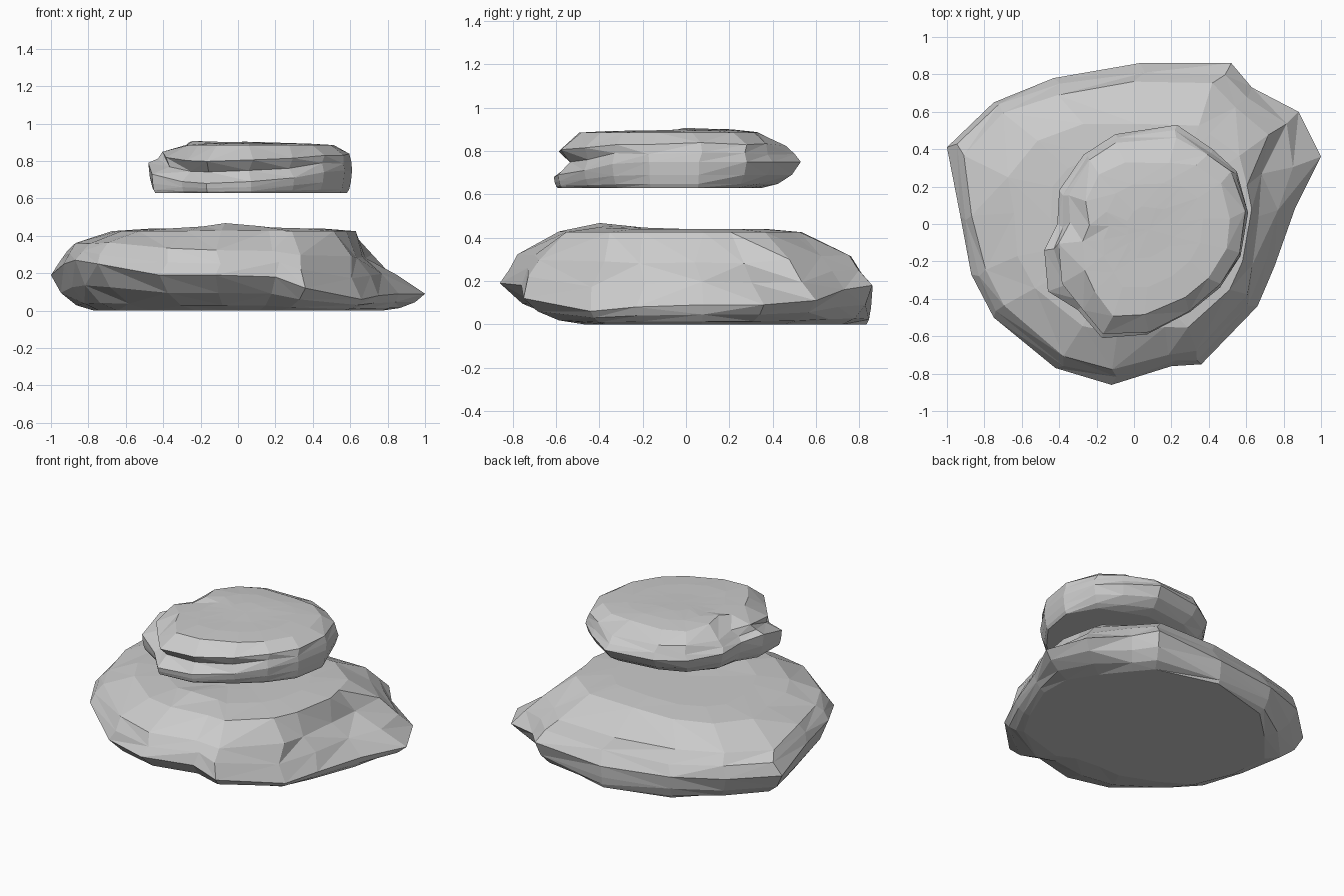
import bpy, bmesh, math, random
from mathutils import Vector

random.seed(4)


def rock(name, centre, base, shoulder_z, top_z, bumps, rough, columns):
    """Column: rim x, rim y, rim z, base scale, shoulder scale, bulge, pinch."""
    bm = bmesh.new()
    c = Vector(centre)

    def vert(scale, x, y, z, jitter=0.01, swing=0.0):
        s = scale + random.uniform(-jitter, jitter)
        a = random.uniform(-swing, swing)
        px = c.x + ((x - c.x) - a * (y - c.y)) * s
        py = c.y + ((y - c.y) + a * (x - c.x)) * s
        if z > shoulder_z - 0.01:
            for bx, by, h, r in bumps:
                z += h * math.exp(-((px - bx) ** 2 + (py - by) ** 2) / r ** 2)
        return bm.verts.new((px, py, z))

    rings = [[] for _ in range(9)]
    for x, y, zr, bot, sh, bulge, pinch in columns:
        up = shoulder_z - zr
        waist = pinch * (sh + (1 - sh) * (1 - (1 - bulge) * 0.45))
        profile = [
            (bot, base), (bot + 0.41 * (1 - bot), base + 0.15 * (zr - base)),
            (bot + 0.77 * (1 - bot), base + 0.5 * (zr - base)), (1, zr),
            (waist, zr + 0.3 * up), (sh + bulge * (1 - sh), zr + 0.6 * up),
            (sh, shoulder_z), (sh * 0.68, top_z), (sh * 0.33, top_z)]
        for i, (s, z) in enumerate(profile):
            wobble = random.uniform(-rough, rough) if i in (4, 5) else 0
            fixed = i < 4
            rings[i].append(vert(s, x, y, z + wobble, 0 if fixed else 0.01,
                                 0 if fixed else 0.04))

    n = len(columns)
    for low, high in zip(rings, rings[1:]):
        for i in range(n):
            a, b = low[i], low[(i + 1) % n]
            d, e = high[i], high[(i + 1) % n]
            # Random diagonals give irregular chipped facets
            tris = random.choice((((a, b, e), (a, e, d)), ((a, b, d), (b, e, d))))
            for t in tris:
                bm.faces.new(t)
    crown = vert(0, c.x, c.y, top_z)
    for i in range(n):
        bm.faces.new((rings[-1][i], rings[-1][(i + 1) % n], crown))
    bm.faces.new(rings[0][::-1])
    bmesh.ops.recalc_face_normals(bm, faces=bm.faces[:])
    mesh = bpy.data.meshes.new(name)
    bm.to_mesh(mesh)
    bm.free()
    obj = bpy.data.objects.new(name, mesh)
    bpy.context.collection.objects.link(obj)


# Broad lower boulder with a low lobe on the right
lower = [
    (0.86, 0.08, 0.09, 0.90, 0.74, 0.15),
    (1.00, 0.36, 0.09, 0.77, 0.60, 0.20),
    (0.88, 0.60, 0.11, 0.75, 0.62, 0.50),
    (0.63, 0.73, 0.16, 0.84, 0.66, 0.60),
    (0.52, 0.86, 0.18, 0.84, 0.63, 0.62),
    (0.03, 0.86, 0.15, 0.97, 0.63, 0.70),
    (-0.43, 0.78, 0.17, 0.92, 0.68, 0.70),
    (-0.75, 0.65, 0.19, 0.80, 0.68, 0.75),
    (-1.00, 0.41, 0.19, 0.77, 0.66, 0.72),
    (-0.93, 0.05, 0.25, 0.80, 0.70, 0.78),
    (-0.87, -0.27, 0.27, 0.74, 0.70, 0.72),
    (-0.75, -0.50, 0.25, 0.62, 0.70, 0.72),
    (-0.42, -0.77, 0.19, 0.53, 0.70, 0.70),
    (-0.12, -0.86, 0.19, 0.47, 0.68, 0.68),
    (0.20, -0.76, 0.18, 0.55, 0.73, 0.70),
    (0.36, -0.75, 0.12, 0.63, 0.74, 0.66),
    (0.66, -0.44, 0.06, 0.85, 0.78, 0.50),
    (0.75, -0.23, 0.08, 0.88, 0.79, 0.30)]
rock("lower_boulder", (0, 0), 0.0, 0.425, 0.44,
     [(-0.03, -0.38, 0.03, 0.15)], 0.012, [k + (1.0,) for k in lower])

# Smaller upper boulder with a pinched groove at the front left
upper = [
    (0.61, 0.06, 0.75, 0.95, 0.82, 0.90, 1.00),
    (0.55, 0.28, 0.75, 0.85, 0.82, 0.80, 1.00),
    (0.42, 0.40, 0.75, 0.75, 0.77, 0.70, 1.00),
    (0.23, 0.53, 0.75, 0.68, 0.64, 0.70, 1.00),
    (-0.10, 0.48, 0.75, 0.70, 0.70, 0.70, 1.00),
    (-0.27, 0.37, 0.75, 0.80, 0.74, 0.70, 1.00),
    (-0.40, 0.18, 0.76, 0.85, 0.70, 0.65, 1.00),
    (-0.41, 0.00, 0.77, 0.90, 0.65, 0.60, 0.99),
    (-0.48, -0.14, 0.79, 0.93, 0.64, 0.60, 0.97),
    (-0.46, -0.36, 0.73, 0.97, 0.64, 0.62, 0.90),
    (-0.30, -0.46, 0.69, 0.97, 0.77, 0.87, 0.89),
    (-0.17, -0.61, 0.68, 0.97, 0.80, 0.84, 0.89),
    (0.07, -0.59, 0.69, 0.97, 0.82, 0.88, 0.92),
    (0.30, -0.47, 0.71, 0.93, 0.84, 0.88, 0.95),
    (0.46, -0.34, 0.74, 0.92, 0.83, 0.88, 0.98),
    (0.57, -0.17, 0.75, 0.95, 0.83, 0.88, 1.00)]
rock("upper_boulder", (0.08, -0.03), 0.63, 0.885, 0.893,
     [(-0.25, 0.05, 0.035, 0.08), (0.03, 0.1, 0.01, 0.2)], 0.008, upper)
